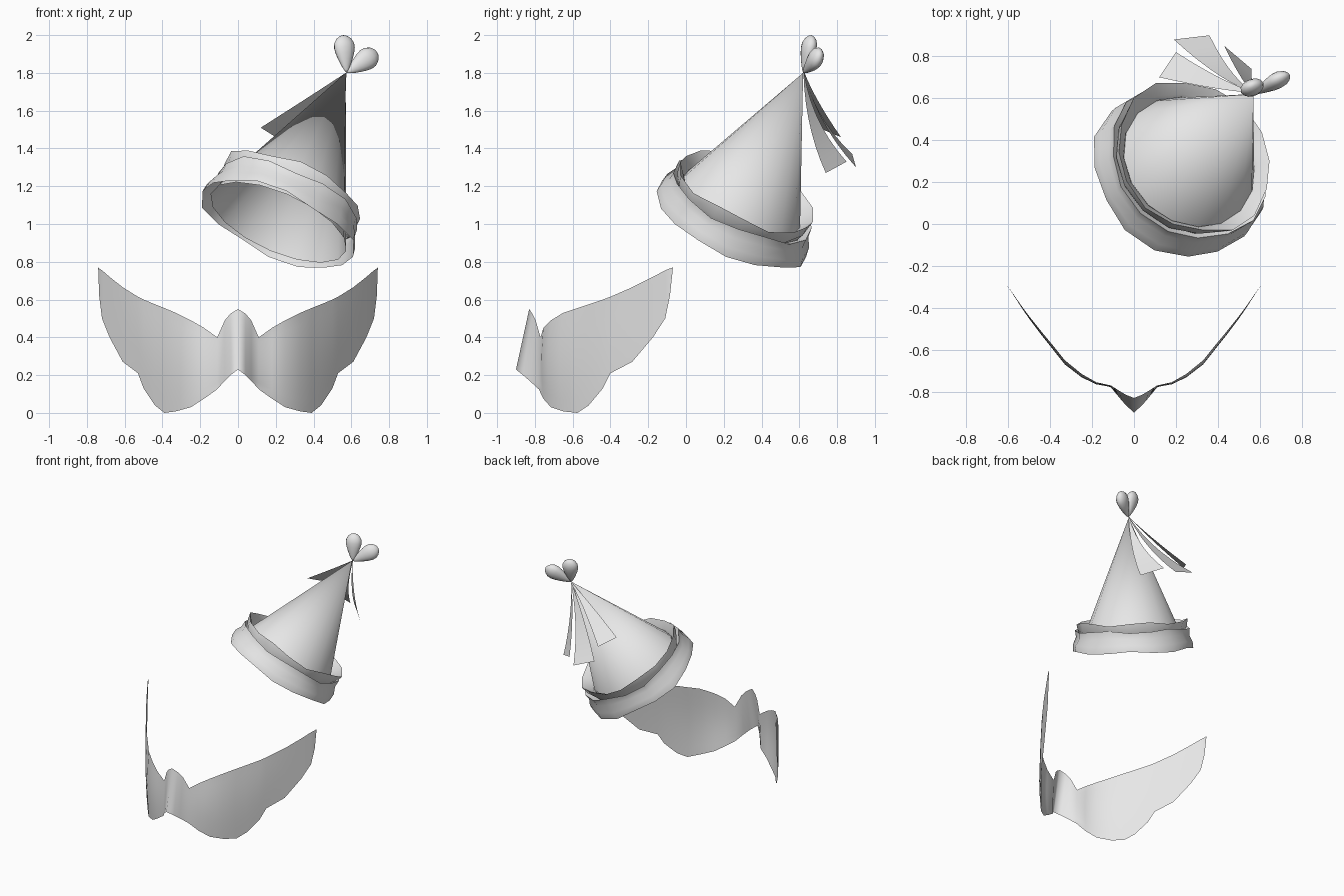
import bpy, math
from mathutils import Vector

if "Cube" in bpy.data.objects:
    bpy.data.objects.remove(bpy.data.objects["Cube"])

grey = bpy.data.materials.new("plain_grey")
grey.diffuse_color = (0.8, 0.8, 0.8, 1)
grey.use_nodes = True
grey.node_tree.nodes["Principled BSDF"].inputs["Base Color"].default_value = grey.diffuse_color


def make(name, verts, faces, angle=40):
    me = bpy.data.meshes.new(name)
    me.from_pydata([tuple(v) for v in verts], [], faces)
    me.materials.append(grey)
    ob = bpy.data.objects.new(name, me)
    bpy.context.collection.objects.link(ob)
    bpy.ops.object.select_all(action='DESELECT')
    ob.select_set(True)
    bpy.context.view_layer.objects.active = ob
    bpy.ops.object.shade_smooth_by_angle(angle=math.radians(angle))
    return ob


def grid_faces(rows, cols, wrap=False):
    """Quads for a rows x cols vertex grid, optionally closed along the columns."""
    return [(r * cols + c, r * cols + (c + 1) % cols,
             (r + 1) * cols + (c + 1) % cols, (r + 1) * cols + c)
            for r in range(rows - 1) for c in range(cols if wrap else cols - 1)]


# Butterfly eye mask: columns of (x, top z, bottom z, y), mirrored
cols = [(0, .55, .23, -.83), (.04, .525, .20, -.81), (.07, .49, .17, -.79),
        (.11, .40, .125, -.765), (.18, .45, .075, -.755), (.25, .49, .03, -.715),
        (.33, .53, .008, -.65), (.39, .555, 0, -.575), (.44, .575, .04, -.515),
        (.50, .60, .13, -.44), (.53, .615, .21, -.40), (.61, .665, .27, -.285),
        (.68, .72, .40, -.175), (.72, .755, .50, -.11), (.735, .765, .62, -.085),
        (.74, .77, .76, -.07)]
N = 9
verts = []
for x, top, bot, y in cols:
    for i in range(N):
        t = i / (N - 1)
        z = bot + (top - bot) * t
        nose = max(0, 1 - x / .13) * .07 * (.55 - z) / .32
        cheek = .02 * math.sin(math.pi * t) * math.sin(math.pi * min(1, max(0, (x - .1) / .5)))
        verts.append((x, y - nose - cheek, z))
mask = make("mask", verts, grid_faces(len(cols), N), 60)
mir = mask.modifiers.new("mirror", 'MIRROR')
mir.merge_threshold = .001

# Tilted hat frame: axis from the brim centre to the tip
base, tip = Vector((.21, .24, 1.0)), Vector((.57, .62, 1.80))
axis = (tip - base).normalized()
height = (tip - base).length
u = axis.cross(Vector((0, 0, 1))).normalized()
v = axis.cross(u)
SEG = 16


def ring(s, r, wave=0.0, phase=0.0):
    pts = []
    for k in range(SEG):
        a = 2 * math.pi * k / SEG
        rr = r * (1 + wave * math.sin(4 * a + phase))
        ss = s + .4 * wave * math.sin(5 * a + 2 * phase)
        pts.append(base + axis * ss + (u * math.cos(a) + v * math.sin(a)) * rr)
    return pts


def revolve(name, profile, angle=40):
    pts = [p for row in profile for p in ring(*row)]
    return make(name, pts, grid_faces(len(profile), SEG, True), angle)


# Hat cone, open below
pts = ring(0.01, .39) + [tip]
make("hat_cone", pts, [(k, (k + 1) % SEG, SEG) for k in range(SEG)])

# Brim band and the collar ruffle above it
revolve("brim_band", [(0, .435, .025, 0), (.05, .43, .015, .3), (.10, .405, .015, .8),
                      (.15, .405, .025, 1.2), (.12, .365, .01, 1.2)])
revolve("collar_ruffle", [(.10, .355), (.15, .385, .02, 2), (.205, .395, .03, 2.5),
                          (.16, .35, .01, 2.5), (.14, .338)])


# Ribbons hanging from the tip: curved control point and two end corners
def ribbon(name, ctrl, left, right):
    n, c = 8, Vector(ctrl)
    pts = []
    start = tip + Vector((0, .005, 0))
    for i in range(n):
        t = i / (n - 1)
        for e in (Vector(left), Vector(right)):
            mid = c + (e - (Vector(left) + Vector(right)) / 2) * .35
            s = start + (e - Vector(left)) * .03
            pts.append(s * (1 - t) ** 2 + mid * 2 * t * (1 - t) + e * t * t)
    make(name, pts, grid_faces(n, 2), 60)


ribbon("ribbon_side", (.40, .66, 1.67), (.12, .70, 1.51), (.20, .82, 1.46))
ribbon("ribbon_long", (.43, .69, 1.54), (.19, .88, 1.37), (.36, .90, 1.30))
ribbon("ribbon_short", (.54, .65, 1.52), (.43, .85, 1.33), (.56, .74, 1.27))

# Heart topper: two flattened teardrop lobes sharing a point
root = Vector((.575, .62, 1.80))
ends = {"heart_lobe_left": Vector((.558, .665, 2.0)),
        "heart_lobe_right": Vector((.735, .715, 1.91))}
la, lb = (e - root for e in ends.values())
normal = la.cross(lb).normalized()
prof = [(.08, .22), (.2, .45), (.35, .68), (.5, .88), (.65, 1), (.78, .97), (.9, .72), (.97, .38)]
for name, end in ends.items():
    d = end - root
    side = normal.cross(d).normalized()
    M = 14
    pts = [root + d * t + side * (.058 * r * math.cos(2 * math.pi * k / M))
           + normal * (.038 * r * math.sin(2 * math.pi * k / M))
           for t, r in prof for k in range(M)]
    faces = grid_faces(len(prof), M, True)
    last = (len(prof) - 1) * M
    pts += [root, end]
    for k in range(M):
        j = (k + 1) % M
        faces += [(j, k, len(pts) - 2), (last + k, last + j, len(pts) - 1)]
    make(name, pts, faces, 60)
